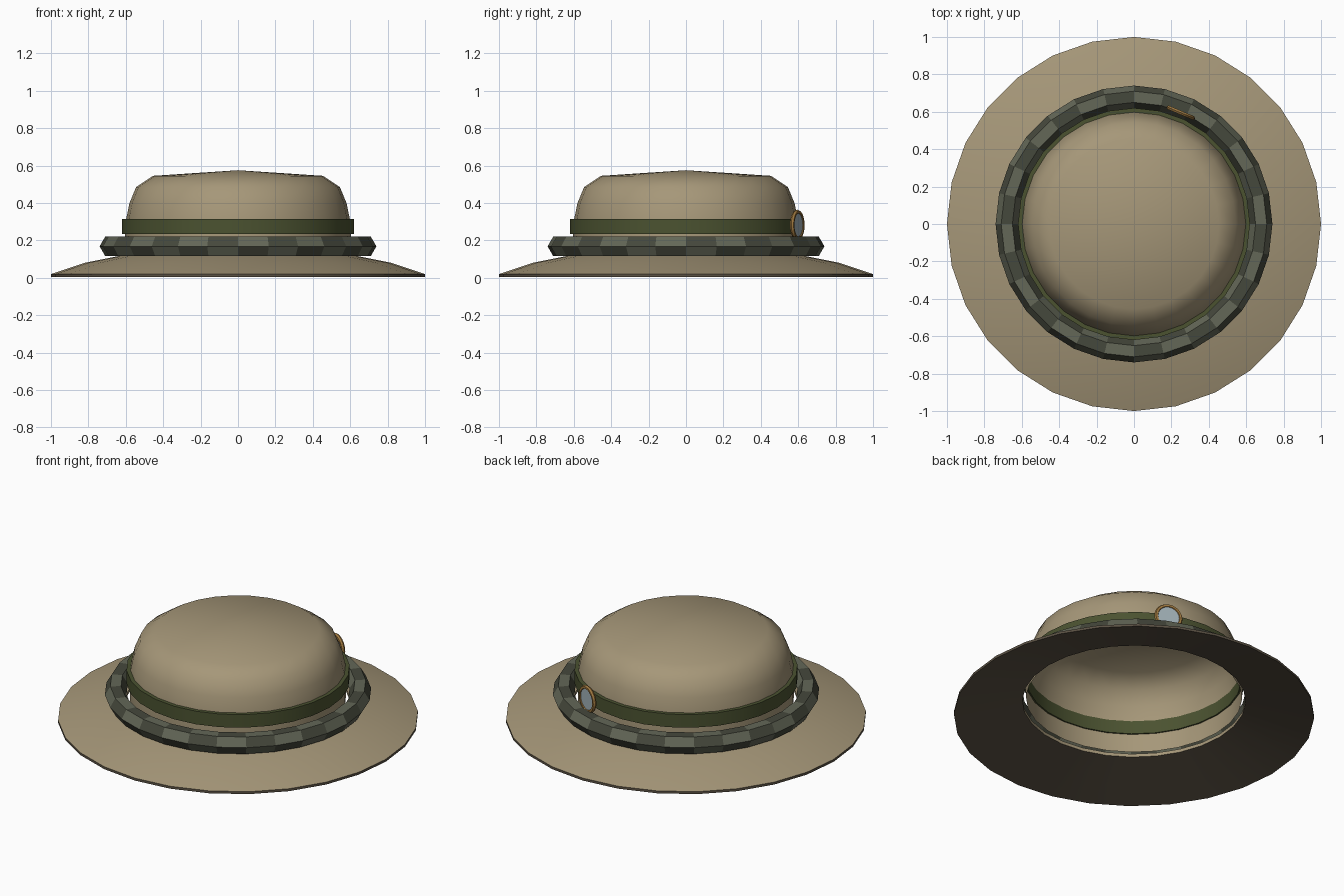
import bpy, bmesh
from math import radians, sin, cos, pi, atan2
from mathutils import Matrix, Vector

if "Cube" in bpy.data.objects:
    bpy.data.objects.remove(bpy.data.objects["Cube"])

SIDES = 28


def material(name, rgb):
    m = bpy.data.materials.new(name)
    m.diffuse_color = (*rgb, 1)
    m.use_nodes = True
    m.node_tree.nodes["Principled BSDF"].inputs["Base Color"].default_value = m.diffuse_color
    return m


TAN = material("tan_felt", (0.38, 0.31, 0.19))
UNDER = material("dark_lining", (0.10, 0.08, 0.055))
GREEN = material("green_band", (0.07, 0.085, 0.03))
LIGHT = material("wrap_light", (0.125, 0.135, 0.095))
DARK = material("wrap_dark", (0.06, 0.065, 0.045))
BRASS = material("brass", (0.35, 0.19, 0.05))
GLASS = material("glass", (0.36, 0.44, 0.48))


def lathe(name, profile, mats, sides=SIDES, closed=False, pick=None, smooth=None):
    """Revolve (radius, z) points about z; pick(segment, side) gives the material slot."""
    bm = bmesh.new()
    rings = []
    for r, z in profile:
        if r == 0:
            rings.append([bm.verts.new((0, 0, z))] * sides)
        else:
            rings.append([bm.verts.new((r * cos(a), r * sin(a), z))
                          for a in (2 * pi * i / sides - pi / 2 for i in range(sides))])
    pairs = list(zip(rings, rings[1:]))
    if closed:
        pairs.append((rings[-1], rings[0]))
    for s, (a, b) in enumerate(pairs):
        for i in range(sides):
            j = (i + 1) % sides
            f = bm.faces.new(list(dict.fromkeys((a[i], a[j], b[j], b[i]))))
            if pick:
                f.material_index = pick(s, i)
    me = bpy.data.meshes.new(name)
    bm.to_mesh(me)
    bm.free()
    for m in mats:
        me.materials.append(m)
    ob = bpy.data.objects.new(name, me)
    bpy.context.collection.objects.link(ob)
    if smooth:
        bpy.ops.object.select_all(action='DESELECT')
        ob.select_set(True)
        bpy.context.view_layer.objects.active = ob
        bpy.ops.object.shade_smooth_by_angle(angle=radians(smooth))
    return ob


def hexagon(major, minor, z, n=6):
    return [(major + minor * cos(2 * pi * k / n), z + minor * sin(2 * pi * k / n))
            for k in range(n)]


# Crown: open shell with a softly domed top
lathe("crown", [(0.60, 0.12), (0.605, 0.28), (0.58, 0.40), (0.545, 0.485),
                (0.455, 0.545), (0, 0.575)], [TAN], smooth=60)

# Brim: thin sloping ring with a dark underside
lathe("brim", [(0.62, 0.10), (1.0, 0.005), (1.0, 0.02), (0.82, 0.08), (0.62, 0.12)],
      [TAN, UNDER], closed=True, pick=lambda s, i: int(s < 2), smooth=15)

# Fabric band round the crown
lathe("hat_band", [(0.595, 0.235), (0.62, 0.235), (0.62, 0.315), (0.595, 0.315)],
      [GREEN], closed=True, smooth=30)

# Faceted wrap ring with alternating shades
lathe("checked_wrap", hexagon(0.68, 0.06, 0.168), [LIGHT, DARK],
      closed=True, pick=lambda s, i: (i + s) % 2)

# Round lens badge at the back, facing outwards
frame = lathe("lens_frame", hexagon(0.07, 0.012, 0), [BRASS], sides=20, closed=True, smooth=40)
lens = lathe("lens_glass", [(0, -0.006), (0.07, -0.006), (0.07, 0.006), (0, 0.006)],
             [GLASS], sides=20, smooth=30)
centre = Vector((0.25, 0.595, 0.282))
facing = Vector((centre.x, centre.y, 0)).to_track_quat('Z', 'Y')
for ob in (frame, lens):
    ob.matrix_world = Matrix.Translation(centre) @ facing.to_matrix().to_4x4()

# Make all outside faces point outwards
for ob in bpy.data.objects:
    bm = bmesh.new()
    bm.from_mesh(ob.data)
    bmesh.ops.recalc_face_normals(bm, faces=bm.faces)
    bm.to_mesh(ob.data)
    bm.free()
